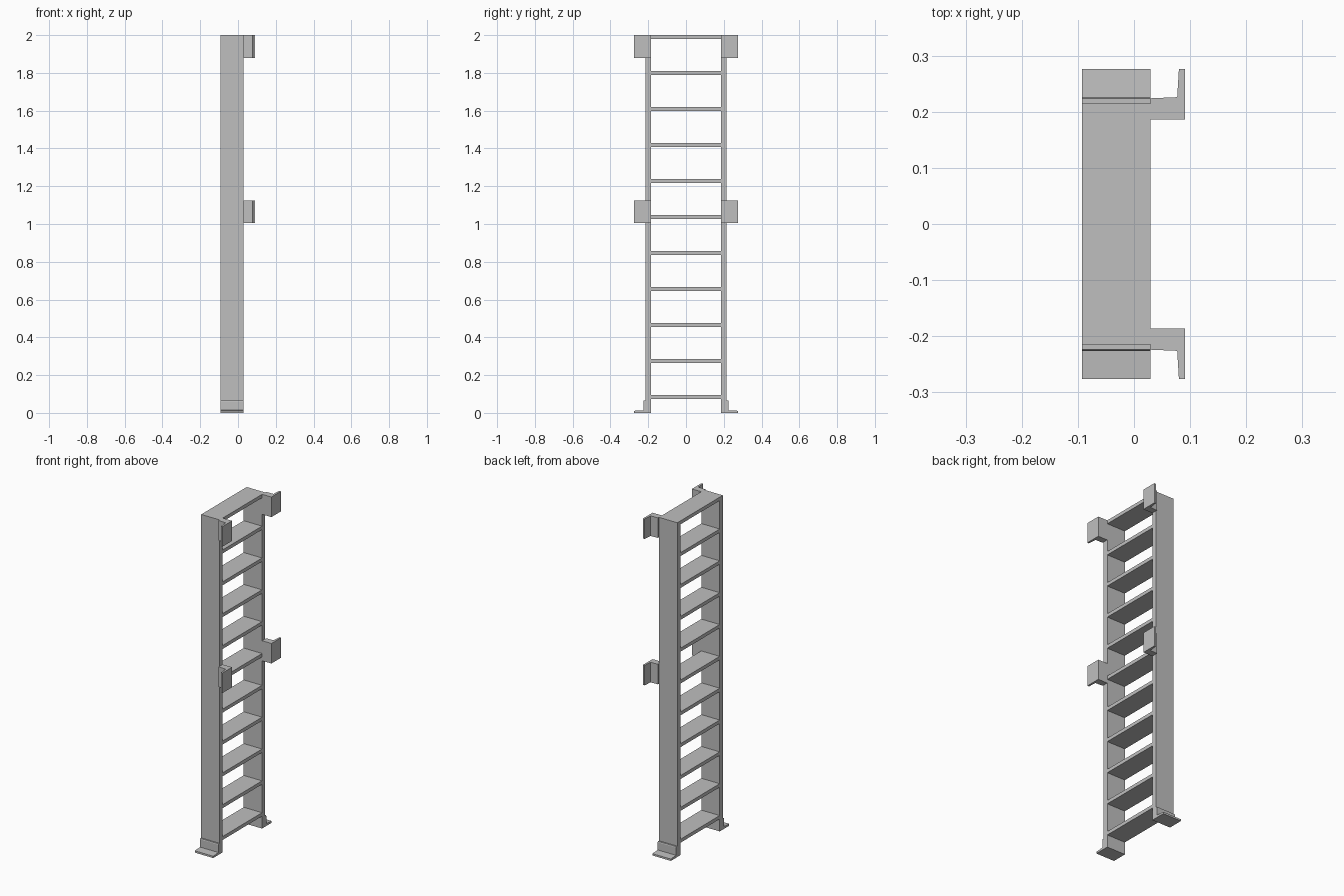
import bpy
import bmesh
from mathutils import Vector

cube = bpy.data.objects.get("Cube")
if cube:
    bpy.data.objects.remove(cube, do_unlink=True)

# One plain grey for the whole ladder
grey = bpy.data.materials.new("plain_grey")
grey.use_nodes = True
colour = (0.52, 0.52, 0.52, 1)
grey.diffuse_color = colour
grey.node_tree.nodes["Principled BSDF"].inputs["Base Color"].default_value = colour

BACK_X, FRONT_X = -0.093, 0.029   # tread depth
INNER, OUTER = 0.186, 0.215       # stile thickness
PLATE, REACH = 0.226, 0.276       # angle plate outer face, flange tip
WALL_X = 0.091


def prism(name, points, offset):
    """Extrude a closed outline of 3D points along an offset."""
    bm = bmesh.new()
    face = bm.faces.new([bm.verts.new(p) for p in points])
    result = bmesh.ops.extrude_face_region(bm, geom=[face])
    verts = [v for v in result["geom"] if isinstance(v, bmesh.types.BMVert)]
    bmesh.ops.translate(bm, verts=verts, vec=Vector(offset))
    bmesh.ops.recalc_face_normals(bm, faces=bm.faces)
    mesh = bpy.data.meshes.new(name)
    bm.to_mesh(mesh)
    bm.free()
    mesh.materials.append(grey)
    obj = bpy.data.objects.new(name, mesh)
    bpy.context.collection.objects.link(obj)
    return obj


def box(name, x, y, z):
    outline = [(x[0], y[0], z[0]), (x[1], y[0], z[0]),
               (x[1], y[1], z[0]), (x[0], y[1], z[0])]
    return prism(name, outline, (0, 0, z[1] - z[0]))


for side, s in (("front", -1), ("back", 1)):
    # Side stile
    box(side + "_stile", (BACK_X, FRONT_X), (s * INNER, s * OUTER), (0, 2))

    # Angle foot: upright plate against the stile, flange on the floor
    foot = [(OUTER, 0), (REACH, 0), (REACH, 0.011), (PLATE, 0.014),
            (PLATE, 0.06), (PLATE - 0.002, 0.065), (OUTER, 0.065)]
    prism(side + "_foot", [(BACK_X, s * y, z) for y, z in foot],
          (FRONT_X - BACK_X, 0, 0))

    # Wall brackets: arm extending the stile, with an angle on its outer face
    for level, z in (("middle", 1.004), ("top", 1.88)):
        name = side + "_" + level
        box(name + "_arm", (FRONT_X, WALL_X), (s * INNER, s * OUTER), (z, z + 0.12))
        angle = [(FRONT_X, OUTER), (WALL_X, OUTER), (WALL_X, REACH),
                 (0.080, REACH), (0.077, PLATE), (FRONT_X, PLATE - 0.002)]
        prism(name + "_wall_angle", [(x, s * y, z) for x, y in angle], (0, 0, 0.12))

# Evenly spaced flat treads, the last flush with the top
for i in range(11):
    top = 0.095 + i * 0.1905
    box(f"tread_{i + 1}", (BACK_X, FRONT_X), (-INNER, INNER), (top - 0.021, top))
